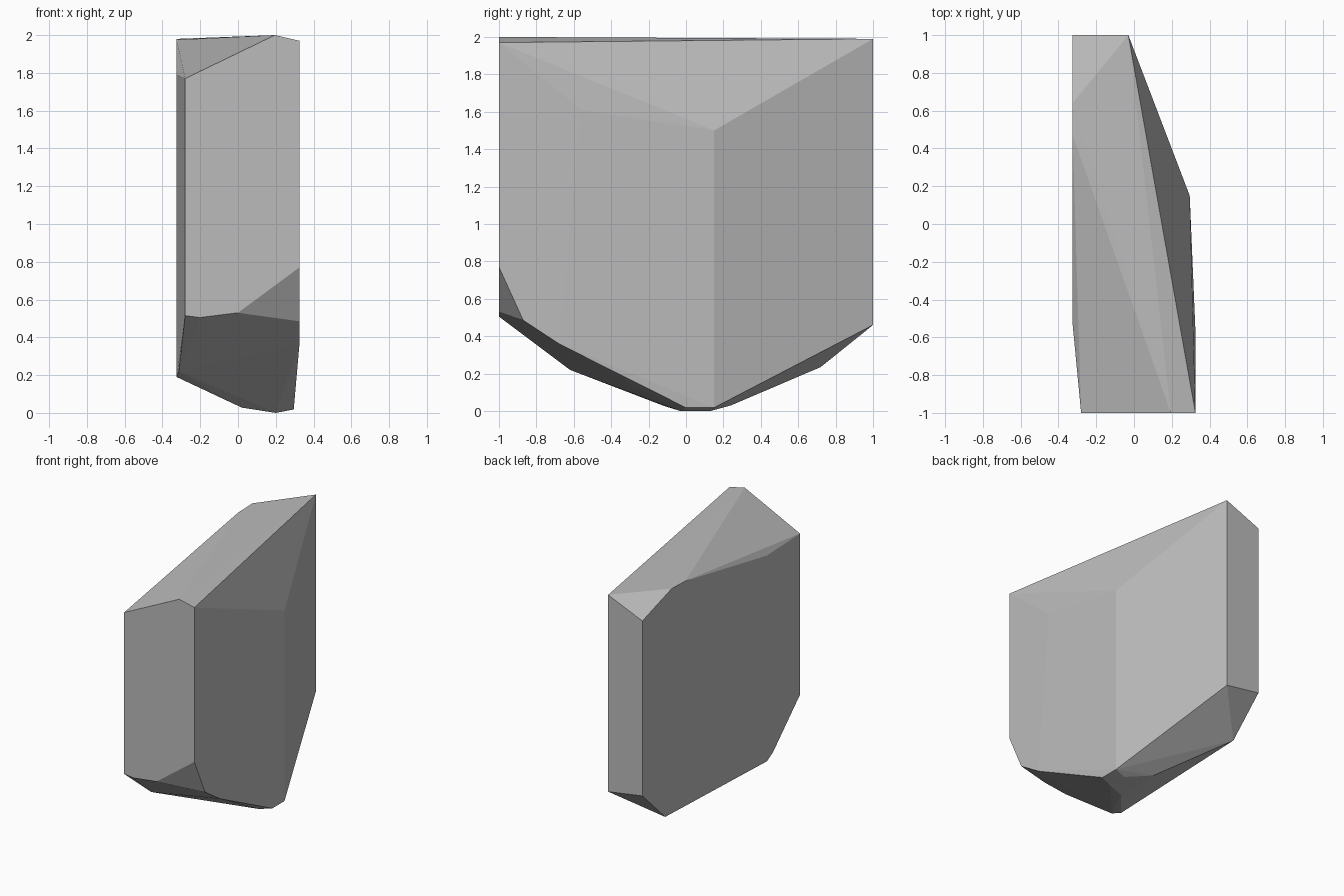
import bpy
import bmesh

# Remove the default cube only
default = bpy.data.objects.get("Cube")
if default:
    bpy.data.objects.remove(default, do_unlink=True)

# Plain grey stone material
grey = bpy.data.materials.new("stone_grey")
grey.use_nodes = True
colour = (0.5, 0.5, 0.5, 1.0)
grey.diffuse_color = colour
grey.node_tree.nodes["Principled BSDF"].inputs["Base Color"].default_value = colour

# Planes that bound the slab
FRONT, BACK = -1.0, 1.0
LEFT, RIGHT = 0.325, -0.325
RIDGE = (0.295, 0.15)       # blunt vertical ridge on the wide side
BACK_EDGE = (-0.03, BACK)   # back corner of the wide side
FRONT_EDGE = (-0.28, FRONT) # front corner of the flat side

# Corners of the sloping top
top_corners = [
    (LEFT, FRONT, 1.97),
    (0.195, FRONT, 2.0),
    (*FRONT_EDGE, 1.77),
    (RIGHT, -0.53, 1.79),
    (RIGHT, 0.47, 1.975),
    (RIGHT, 0.64, 1.98),
    (RIGHT, BACK, 1.866),
    (*BACK_EDGE, 1.99),
    (*RIDGE, 1.5),
    (LEFT, -0.56, 1.61),
]

# Corners where the walls break into the tapered underside
lower_corners = [
    (LEFT, FRONT, 0.77),
    (LEFT, -0.87, 0.485),
    (LEFT, -0.68, 0.36),
    (0.0, FRONT, 0.53),
    (-0.2, FRONT, 0.505),
    (*FRONT_EDGE, 0.515),
    (-0.313, -0.62, 0.22),
    (RIGHT, -0.53, 0.19),
    (RIGHT, 0.72, 0.235),
    (RIGHT, BACK, 0.505),
    (*BACK_EDGE, 0.46),
]

# Small blunt foot at the very bottom
foot_corners = [
    (RIDGE[0], 0.0, 0.018),
    (*RIDGE, 0.018),
    (0.2, -0.03, 0.0),
    (0.2, 0.13, 0.0),
    (0.02, -0.12, 0.028),
    (0.02, 0.24, 0.03),
]


def faceted_solid(name, corners, material):
    """Wrap flat facets around a set of corners."""
    bm = bmesh.new()
    for corner in corners:
        bm.verts.new(corner)
    hull = bmesh.ops.convex_hull(bm, input=bm.verts[:])
    loose = [v for v in hull["geom_interior"] if isinstance(v, bmesh.types.BMVert)]
    bmesh.ops.delete(bm, geom=loose, context="VERTS")
    bmesh.ops.dissolve_limit(bm, angle_limit=0.01, verts=bm.verts[:], edges=bm.edges[:])
    bmesh.ops.recalc_face_normals(bm, faces=bm.faces[:])
    mesh = bpy.data.meshes.new(name)
    bm.to_mesh(mesh)
    bm.free()
    mesh.materials.append(material)
    obj = bpy.data.objects.new(name, mesh)
    bpy.context.collection.objects.link(obj)
    return obj


# The single faceted stone
faceted_solid("stone_slab", top_corners + lower_corners + foot_corners, grey)
